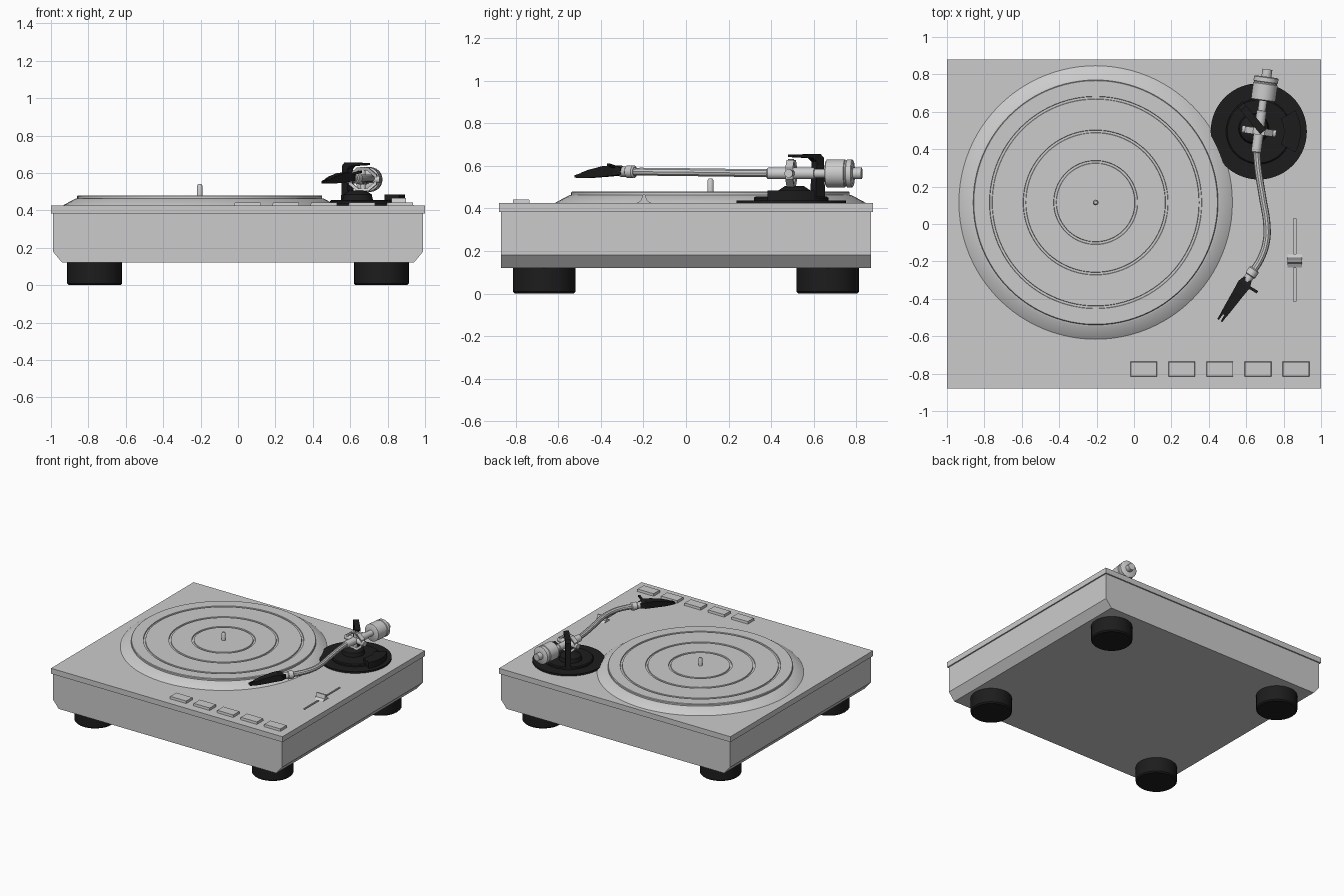
import bpy, bmesh
from math import pi, sin, cos, hypot
from mathutils import Vector

if "Cube" in bpy.data.objects:
    bpy.data.objects.remove(bpy.data.objects["Cube"])

black = bpy.data.materials.new("black")
black.diffuse_color = (0.012, 0.012, 0.012, 1)
black.use_nodes = True
black.node_tree.nodes["Principled BSDF"].inputs["Base Color"].default_value = black.diffuse_color


def finish(name, bm, mat=None, smooth=True):
    bmesh.ops.recalc_face_normals(bm, faces=bm.faces)
    me = bpy.data.meshes.new(name)
    bm.to_mesh(me)
    bm.free()
    ob = bpy.data.objects.new(name, me)
    bpy.context.collection.objects.link(ob)
    if mat:
        me.materials.append(mat)
    if smooth:
        bpy.ops.object.select_all(action='DESELECT')
        ob.select_set(True)
        bpy.context.view_layer.objects.active = ob
        bpy.ops.object.shade_smooth_by_angle(angle=0.6)
    return ob


def loft(name, rings, mat=None, smooth=True, closed=False):
    """Skin a list of equal-length rings of points."""
    bm = bmesh.new()
    vs = [[bm.verts.new(p) for p in r] for r in rings]
    n = len(vs[0])
    for a, b in zip(vs, vs[1:] + (vs[:1] if closed else [])):
        for i in range(n):
            bm.faces.new((a[i], a[(i + 1) % n], b[(i + 1) % n], b[i]))
    if not closed:
        bm.faces.new(vs[0])
        bm.faces.new(vs[-1])
    return finish(name, bm, mat, smooth)


def box(name, x0, x1, y0, y1, z0, z1, mat=None, inset=0.0):
    def ring(z, i):
        return [(x0+i, y0+i, z), (x1-i, y0+i, z), (x1-i, y1-i, z), (x0+i, y1-i, z)]
    return loft(name, [ring(z0, 0), ring(z1, inset)], mat, False)


def lathe(name, profile, start, axis=(0, 0, 1), mat=None, n=32):
    """Revolve (radius, distance) pairs about an axis through start."""
    q = Vector((0, 0, 1)).rotation_difference(Vector(axis))
    o = Vector(start)
    return loft(name, [[o + q @ Vector((r*cos(2*pi*i/n), r*sin(2*pi*i/n), h))
                        for i in range(n)] for r, h in profile], mat)


def prism(name, pts, z0, z1, mat=None):
    return loft(name, [[(x, y, z) for x, y in pts] for z in (z0, z1)], mat, False)


# Plinth with chamfered lower sides, and top plate
prof = [(-.94, .12), (.94, .12), (.99, .18), (.99, .385), (-.99, .385), (-.99, .18)]
loft("plinth", [[(x, y, z) for x, z in prof] for y in (-.87, .87)], None, False)
plate = box("top_plate", -1, 1, -.88, .88, .383, .425)

# Pitch slider slot and knob
slot = box("slot_cutter", .853, .867, -.415, .03, .40, .5)
slot.hide_render = slot.hide_viewport = True
cut = plate.modifiers.new("slot", 'BOOLEAN')
cut.operation, cut.object, cut.solver = 'DIFFERENCE', slot, 'EXACT'
knob = [(-.235, .424), (-.16, .424), (-.183, .437), (-.192, .465), (-.203, .465), (-.212, .437)]
loft("pitch_knob", [[(x, y, z) for y, z in knob] for x in (.82, .897)], None, False)

# Feet
for sx in (-1, 1):
    for sy in (-1, 1):
        lathe("foot", [(.138, 0), (.147, .009), (.147, .122)],
              (sx*.767, sy*.667, 0), mat=black, n=28)

# Push buttons
for i in range(5):
    x = .052 + .2035*i
    box("button", x-.072, x+.072, -.816, -.735, .42, .443, inset=.003)

# Platter: sloped skirt, disc with concentric grooves, spindle
PX, PY = -.205, .115
lathe("platter_skirt", [(.735, .422), (.725, .43), (.665, .462), (.655, .464)], (PX, PY, 0), n=96)
disc = [(.655, .45), (.655, .476), (.651, .48)]
for r in (.56, .38, .217):
    disc += [(r+.008, .48), (r+.006, .473), (r-.006, .473), (r-.008, .48)]
lathe("platter", disc + [(.03, .48)], (PX, PY, 0), n=96)
lathe("spindle", [(.015, .47), (.015, .53), (.009, .54)], (PX, PY, 0), n=16)

# Tonearm base, cut back around the platter
BX, BY = .667, .495
outline = []
for i in range(72):
    x, y = BX + .257*cos(2*pi*i/72), BY + .257*sin(2*pi*i/72)
    d = hypot(x-PX, y-PY)
    k = max(1, .712/d)
    outline.append((PX + (x-PX)*k, PY + (y-PY)*k))
prism("arm_base", outline, .42, .438, black)
lathe("arm_base_ring", [(.175, .43), (.175, .45), (.168, .456)], (BX, BY, 0), mat=black, n=48)
arc = [(a - 12) * pi / 24 * .8 for a in range(7, 18)]
prism("base_lip", [(BX + .225*cos(a), BY + .225*sin(a)) for a in arc] +
      [(BX + .135*cos(a), BY + .135*sin(a)) for a in reversed(arc)], .43, .485, black)
lathe("pivot_pedestal", [(.085, .44), (.075, .485), (.045, .505)], (.64, .51, 0), mat=black)

# Hooked support bracket over the pivot
u = Vector((.64, -.77, 0)).normalized()
w = Vector((-u.y, u.x, 0))
hook = [(-.03, .43), (.03, .43), (.022, .62), (.045, .637), (.165, .642),
        (.165, .653), (.0, .657), (-.02, .64)]
loft("support_bracket", [[Vector((.585, .62, 0)) + u*s + w*t + Vector((0, 0, z))
                          for s, z in hook] for t in (-.02, .02)], black, False)

# Gimbal ring (octagonal) with side and vertical pivots
axis = Vector((.03, .22, 0)).normalized()
side = Vector((axis.y, -axis.x, 0))
pivot = Vector((.668, .495, .565))
rings = []
for i in range(8):
    a = pi/8 + i*pi/4
    d = side*cos(a)*1.2 + Vector((0, 0, sin(a)))
    rings.append([pivot + d*r + axis*t for r, t in
                  ((.052, -.012), (.068, -.018), (.068, .018), (.052, .012))])
loft("gimbal_ring", rings, None, False, True)
lathe("side_pivot", [(.02, -.092), (.02, .092)], pivot, side, n=16)
lathe("upright_pivot", [(.014, -.075), (.014, .068)], pivot, n=16)

# Rear tube, counterweight and end stub along the arm axis
lathe("rear_tube", [(.023, -.115), (.027, -.11), (.027, .11), (.022, .112), (.022, .17)],
      pivot, axis, n=20)
lathe("counterweight", [(.058, .165), (.066, .17), (.066, .255), (.062, .258),
                        (.062, .264), (.066, .267), (.066, .29), (.058, .295)], pivot, axis)
lathe("weight_stub", [(.027, .29), (.027, .335)], pivot, axis, n=20)

# Curved arm tube
cu = bpy.data.curves.new("arm_tube", 'CURVE')
cu.dimensions, cu.bevel_depth, cu.bevel_resolution, cu.use_fill_caps = '3D', .0195, 3, True
path = [(.655, .40, .566), (.663, .30, .567), (.688, .14, .569), (.71, .0, .571),
        (.708, -.09, .572), (.68, -.18, .573), (.635, -.255, .573)]
sp = cu.splines.new('BEZIER')
sp.bezier_points.add(len(path) - 1)
for p, co in zip(sp.bezier_points, path):
    p.co = co
    p.handle_left_type = p.handle_right_type = 'AUTO'
tube = bpy.data.objects.new("arm_tube", cu)
bpy.context.collection.objects.link(tube)
bpy.ops.object.select_all(action='DESELECT')
tube.select_set(True)
bpy.context.view_layer.objects.active = tube
bpy.ops.object.convert(target='MESH')
bpy.ops.object.shade_smooth_by_angle(angle=0.6)

# Headshell collar, tapered shell, two tip prongs and finger lift
h = Vector((-.56, -.83, 0)).normalized()
hw = Vector((-h.y, h.x, 0))
root = Vector((.645, -.24, .573))
lathe("headshell_collar", [(.022, 0), (.03, .006), (.03, .04), (.024, .045), (.024, .08)],
      root, h, n=20)


def shell(name, sections, off=0):
    loft(name, [[root + h*t + hw*(off + s*b) + Vector((0, 0, z-.573)) for s, z in
                 ((-1, z0), (1, z0), (1, z1), (-1, z1))] for t, b, z0, z1 in sections],
         black, False)


shell("headshell", [(.065, .024, .56, .592), (.10, .036, .555, .602), (.16, .030, .55, .60),
                    (.25, .023, .544, .582), (.295, .019, .543, .568)])
for s in (-1, 1):
    shell("tip_prong", [(.29, .007, .543, .568), (.333, .005, .545, .556)], s*.011)
shell("finger_lift", [(.10, .012, .59, .603), (.115, .012, .59, .603)])
f0, f1 = root + h*.10, Vector((.66, -.365, .60))
fd = (f1 - f0).normalized()
fn = Vector((-fd.y, fd.x, 0)) * .008
loft("finger_lift_bar", [[p + fn, p - fn, p - fn + Vector((0, 0, .012)), p + fn + Vector((0, 0, .012))]
                         for p in (f0 + Vector((0, 0, .012)), f1)], black, False)
